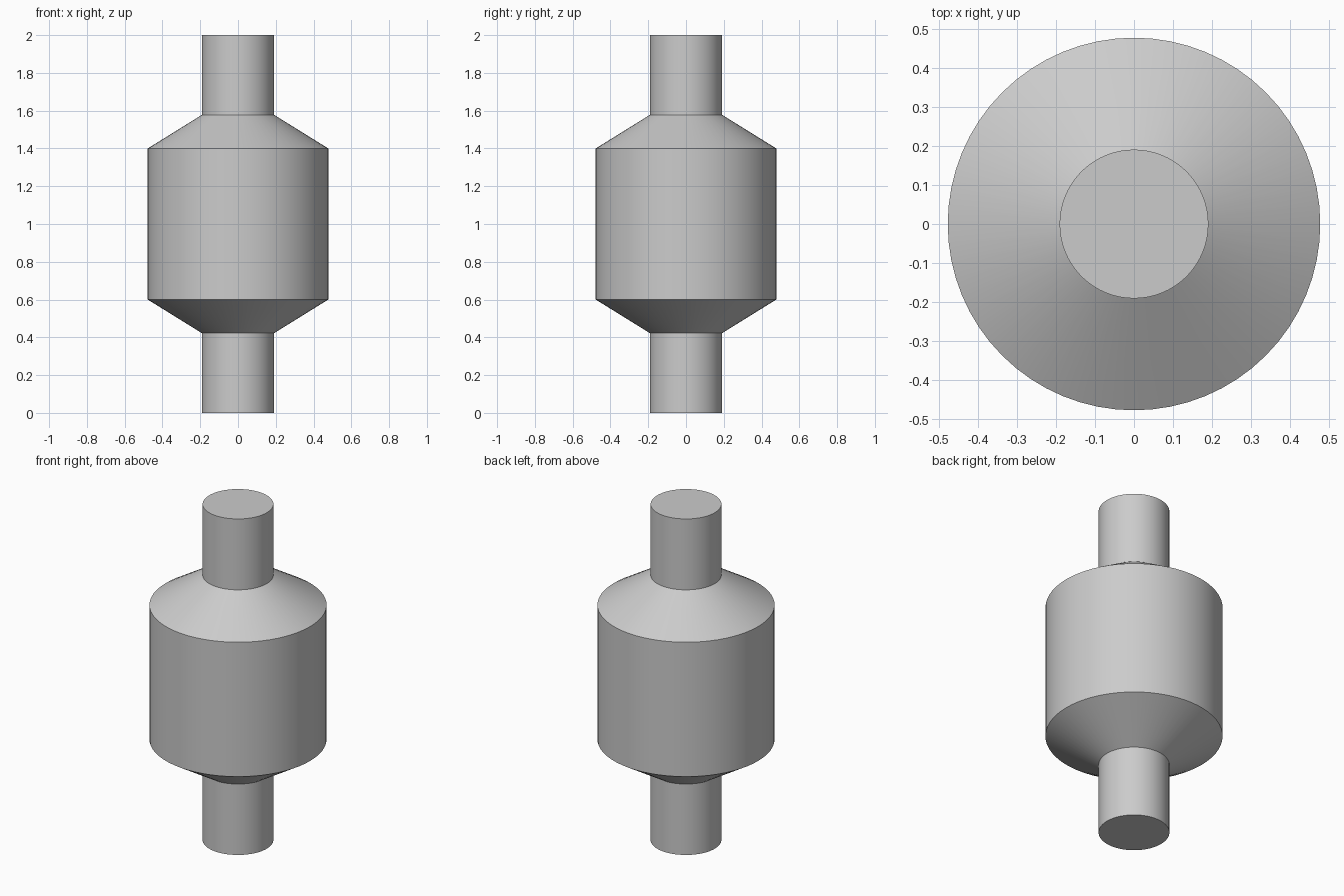
import bpy
import bmesh
import math
from mathutils import Matrix

cube = bpy.data.objects.get("Cube")
if cube:
    bpy.data.objects.remove(cube, do_unlink=True)

SIDES = 64
PIPE_R, BODY_R, HEIGHT = 0.191, 0.478, 2.0

# Single plain grey for the whole vessel
grey = bpy.data.materials.new("plain grey")
grey.use_nodes = True
color = (0.6, 0.6, 0.6, 1)
grey.diffuse_color = color
grey.node_tree.nodes["Principled BSDF"].inputs["Base Color"].default_value = color

# Lower half of the profile: pipe, cone, drum edge; the upper half mirrors it
lower = [(PIPE_R, 0), (PIPE_R, 0.422), (BODY_R, 0.6)]
profile = lower + [(r, HEIGHT - z) for r, z in reversed(lower)]

# Stack rings of vertices, skin them, and cap both pipe ends
bm = bmesh.new()
rings = []
for radius, z in profile:
    ring = bmesh.ops.create_circle(
        bm, segments=SIDES, radius=radius, matrix=Matrix.Translation((0, 0, z)))
    rings.append(ring["verts"])
for low, high in zip(rings, rings[1:]):
    for i in range(SIDES):
        j = (i + 1) % SIDES
        bm.faces.new((low[i], low[j], high[j], high[i]))
bm.faces.new(rings[0])
bm.faces.new(rings[-1])
bmesh.ops.recalc_face_normals(bm, faces=bm.faces)

mesh = bpy.data.meshes.new("vessel_with_pipes")
bm.to_mesh(mesh)
bm.free()
mesh.materials.append(grey)
vessel = bpy.data.objects.new("vessel_with_pipes", mesh)
bpy.context.collection.objects.link(vessel)

# Smooth round walls, crisp rims
bpy.ops.object.select_all(action="DESELECT")
vessel.select_set(True)
bpy.context.view_layer.objects.active = vessel
bpy.ops.object.shade_smooth_by_angle(angle=math.radians(25))
